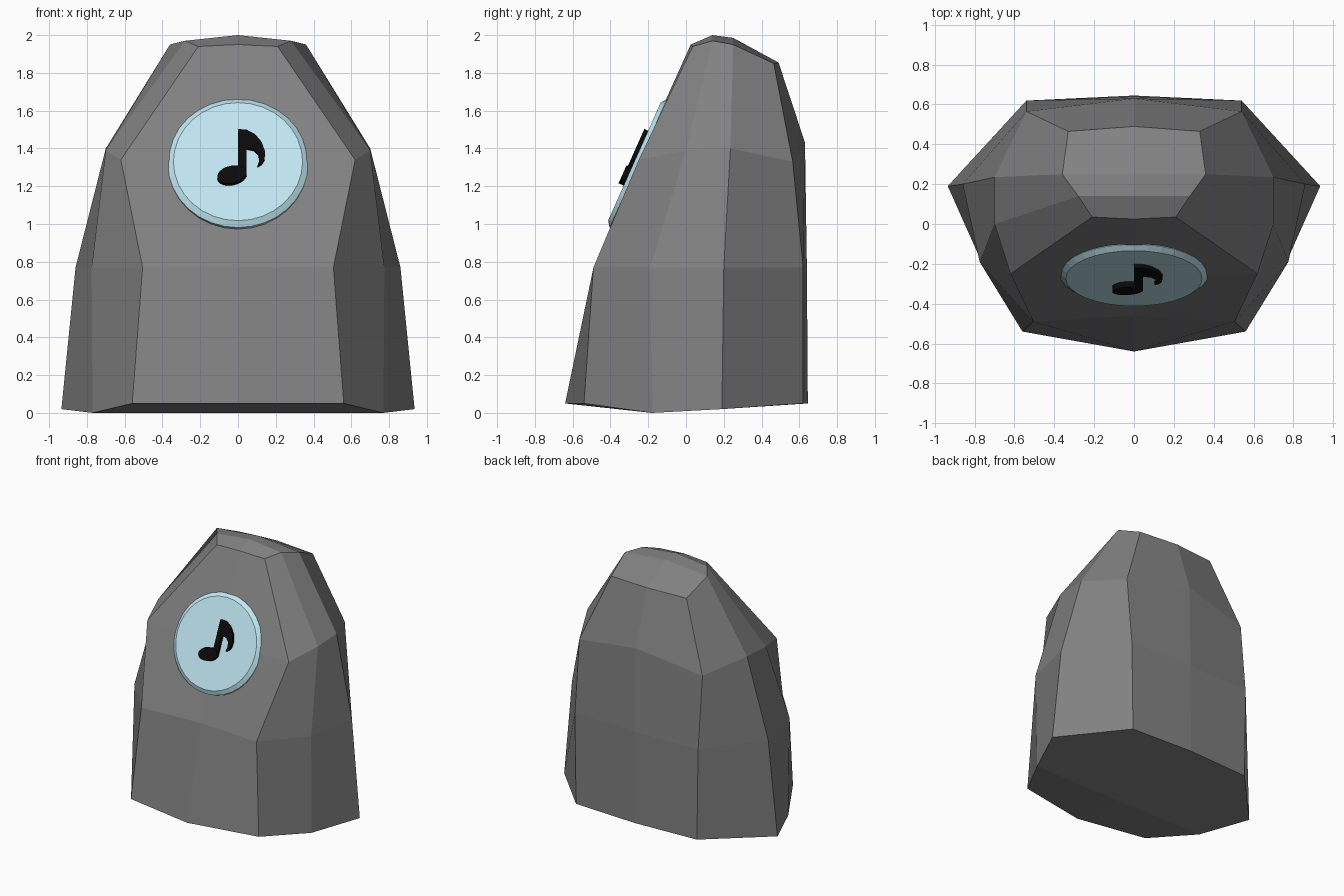
import bpy, bmesh, math
from mathutils import Matrix

if "Cube" in bpy.data.objects:
    bpy.data.objects.remove(bpy.data.objects["Cube"])


def finish(bm, name, color, matrix=None):
    bmesh.ops.recalc_face_normals(bm, faces=bm.faces[:])
    mesh = bpy.data.meshes.new(name)
    bm.to_mesh(mesh)
    bm.free()
    ob = bpy.data.objects.new(name, mesh)
    bpy.context.collection.objects.link(ob)
    mat = bpy.data.materials.new(name + "_colour")
    mat.diffuse_color = (*color, 1)
    mat.use_nodes = True
    mat.node_tree.nodes["Principled BSDF"].inputs["Base Color"].default_value = mat.diffuse_color
    mesh.materials.append(mat)
    if matrix:
        ob.matrix_world = matrix
    return ob


# Stone: half outlines from front centre to back centre, bottom to top
rings = [
    [(0, -.64, .05), (.56, -.54, .05), (.77, -.18, 0), (.935, .19, .02), (.53, .62, .05), (0, .645, .05)],
    [(0, -.46, .77), (.505, -.49, .77), (.775, -.19, .77), (.86, .20, .77), (.54, .62, .77), (0, .64, .77)],
    [(0, -.25, 1.34), (.62, -.25, 1.34), (.70, 0, 1.39), (.70, .235, 1.40), (.54, .565, 1.33), (0, .63, 1.43)],
    [(0, .025, 1.95), (.21, .035, 1.94), (.28, .14, 1.97), (.36, .25, 1.95), (.33, .465, 1.85), (0, .49, 1.855)],
]
bm = bmesh.new()
rows = [[bm.verts.new(p) for p in ring] for ring in rings]
for lo, hi in zip(rows, rows[1:]):
    for i in range(5):
        bm.faces.new((lo[i], lo[i + 1], hi[i + 1], hi[i]))

# Underside and crown, closed with strips to the centre line
for row, mids in ((rows[0], [(0, -.18, 0), (0, .19, .02)]),
                  (rows[3], [(0, .14, 2.0), (0, .25, 1.985)])):
    c1, c2 = [bm.verts.new(p) for p in mids]
    bm.faces.new((row[0], row[1], row[2], c1))
    bm.faces.new((c1, row[2], row[3], c2))
    bm.faces.new((c2, row[3], row[4], row[5]))
bmesh.ops.mirror(bm, geom=bm.verts[:] + bm.edges[:] + bm.faces[:],
                 axis='X', merge_dist=.001)
finish(bm, "stone", (.22, .22, .22))

# Frame lying on the sloped front face
slope = Matrix.Translation((0, -.246, 1.318)) @ Matrix.Rotation(math.radians(66), 4, 'X')


def prism(bm, outline, d0, d1):
    a = [bm.verts.new((x, y, d0)) for x, y in outline]
    b = [bm.verts.new((x, y, d1)) for x, y in outline]
    bm.faces.new(a[::-1])
    bm.faces.new(b)
    n = len(a)
    for i in range(n):
        j = (i + 1) % n
        bm.faces.new((a[i], a[j], b[j], b[i]))


# Round badge with a chamfered rim
bm = bmesh.new()
N = 32
loops = [[bm.verts.new((r * math.cos(2 * math.pi * i / N), r * math.sin(2 * math.pi * i / N), d))
          for i in range(N)] for r, d in ((.372, -.03), (.372, .008), (.342, .03))]
for lo, hi in zip(loops, loops[1:]):
    for i in range(N):
        j = (i + 1) % N
        bm.faces.new((lo[i], lo[j], hi[j], hi[i]))
bm.faces.new(loops[0][::-1])
bm.faces.new(loops[-1])
finish(bm, "badge", (.53, .79, .88), slope)

# Note stem with curved flag
bm = bmesh.new()
prism(bm, [(0, -.09), (.045, -.09), (.045, .07), (.085, .06), (.108, .035), (.113, 0),
           (.103, -.035), (.125, -.02), (.14, .005), (.143, .05), (.125, .105),
           (.09, .15), (.045, .176), (0, .179)], .025, .052)
finish(bm, "note_stem", (.003, .003, .003), slope)

# Tilted oval note head
bm = bmesh.new()
tilt = math.radians(14)
oval = []
for i in range(24):
    t = 2 * math.pi * i / 24
    u, v = .079 * math.cos(t), .05 * math.sin(t)
    oval.append((-.032 + u * math.cos(tilt) - v * math.sin(tilt),
                 -.087 + u * math.sin(tilt) + v * math.cos(tilt)))
prism(bm, oval, .025, .06)
finish(bm, "note_head", (.003, .003, .003), slope)
